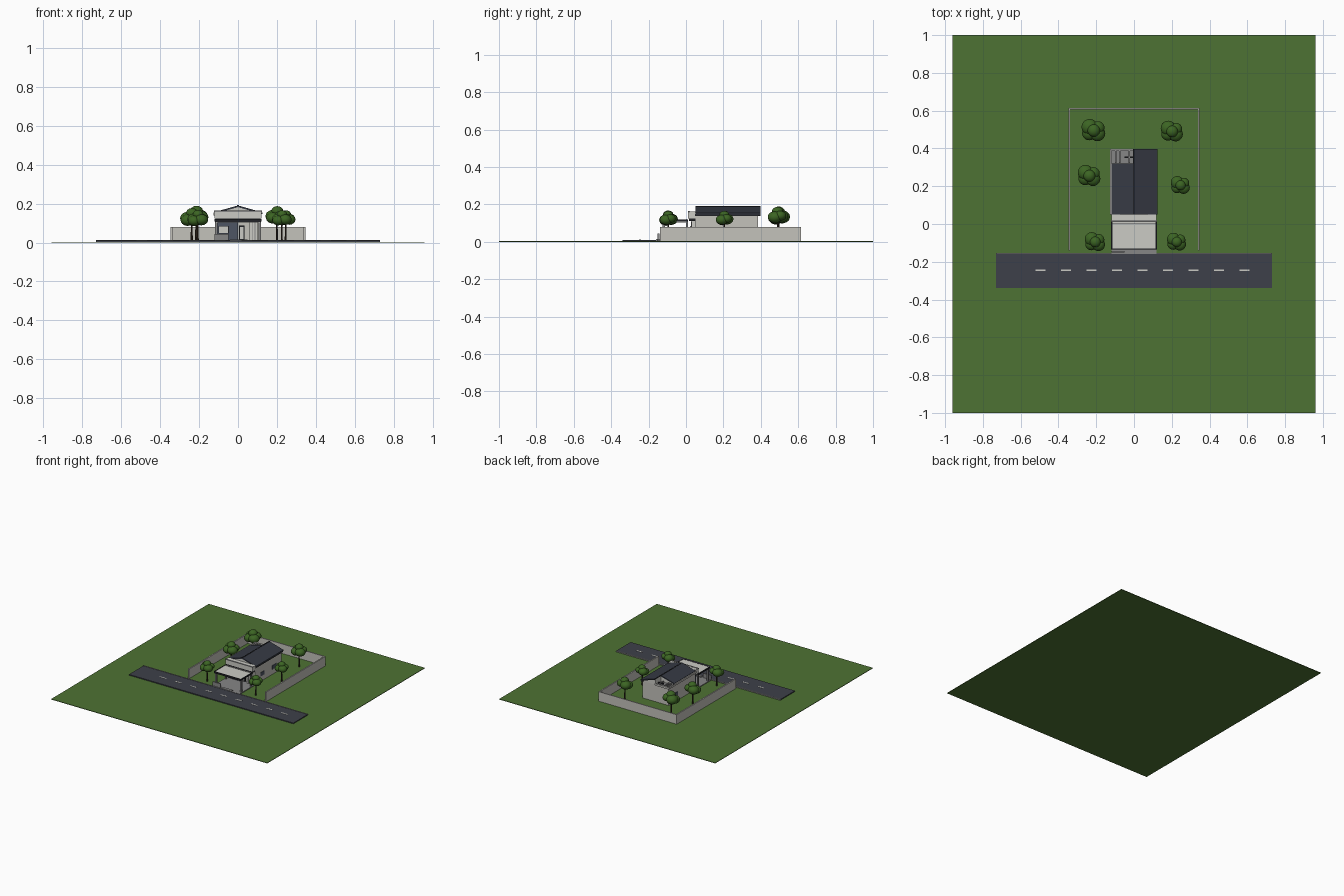
import bpy
import bmesh
from mathutils import Matrix, Vector

cube = bpy.data.objects.get("Cube")
if cube:
    bpy.data.objects.remove(cube, do_unlink=True)


def material(name, r, g, b):
    m = bpy.data.materials.new(name)
    m.use_nodes = True
    m.diffuse_color = (r, g, b, 1)
    m.node_tree.nodes["Principled BSDF"].inputs["Base Color"].default_value = (r, g, b, 1)
    return m


GRASS = material("grass green", .076, .171, .033)
ROAD = material("asphalt", .048, .051, .067)
ROOF = material("roof slate", .037, .042, .058)
WHITE = material("off white", .60, .60, .56)
WALL = material("warm grey wall", .55, .54, .50)
GREY = material("concrete grey", .24, .24, .24)
SLATE = material("blue grey cladding", .075, .09, .125)
DARK = material("dark trim", .015, .016, .02)
LEAF = material("foliage", .045, .13, .017)
BARK = material("bark", .035, .022, .014)


def finish(name, bm, mat):
    mesh = bpy.data.meshes.new(name)
    bmesh.ops.recalc_face_normals(bm, faces=bm.faces[:])
    bm.to_mesh(mesh)
    bm.free()
    mesh.materials.append(mat)
    ob = bpy.data.objects.new(name, mesh)
    bpy.context.collection.objects.link(ob)
    return ob


def box(name, x, y, z, mat):
    """Box from (low, high) ranges on each axis."""
    spans = (x, y, z)
    mid = Vector([(a + b) / 2 for a, b in spans])
    size = [b - a for a, b in spans]
    bm = bmesh.new()
    bmesh.ops.create_cube(bm, size=1, matrix=Matrix.Translation(mid) @ Matrix.Diagonal((*size, 1)))
    return finish(name, bm, mat)


def prism(name, profile, y, mat):
    """Extrude an x-z outline along y."""
    bm = bmesh.new()
    face = bm.faces.new([bm.verts.new((px, y[0], pz)) for px, pz in profile])
    ext = bmesh.ops.extrude_face_region(bm, geom=[face])
    verts = [v for v in ext["geom"] if isinstance(v, bmesh.types.BMVert)]
    bmesh.ops.translate(bm, vec=(0, y[1] - y[0], 0), verts=verts)
    return finish(name, bm, mat)


# Ground, road and kerb
G = .004
box("lawn", (-.96, .96), (-1, 1), (0, G), GRASS)
box("road", (-.73, .73), (-.34, -.16), (G, .011), ROAD)
box("kerb", (-.73, .73), (-.16, -.153), (G, .013), GREY)
for i in range(9):
    cx = -.495 + i * .135
    box("lane_dash", (cx - .027, cx + .027), (-.25, -.24), (.011, .0125), WHITE)

# Garden walls on three sides
for s, side in ((-1, "right"), (1, "left")):
    xs = sorted((s * .338, s * .348))
    box(side + "_garden_wall", xs, (-.14, .615), (G, .08), WALL)
box("back_garden_wall", (-.338, .338), (.607, .615), (G, .08), WALL)

# House body with gable
box("house_body", (-.115, .115), (.05, .385), (G, .14), WALL)
prism("front_gable", [(-.108, .14), (.108, .14), (.108, .152), (0, .184), (-.108, .152)],
      (.055, .315), WHITE)
prism("back_gable", [(0, .14), (.108, .14), (.108, .152), (0, .184)], (.315, .385), WHITE)

# Roof slopes, the right one stopping short at the open terrace
prism("left_roof_slope", [(0, .182), (.125, .147), (.125, .155), (0, .191)], (.05, .398), ROOF)
prism("right_roof_slope", [(0, .182), (-.12, .149), (-.12, .157), (0, .191)], (.05, .32), ROOF)
for s, side, end in ((-1, "right", .32), (1, "left", .398)):
    box(side + "_eave", sorted((s * .11, s * .122)), (.048, end), (.138, .149), DARK)
box("right_roof_trim", (-.127, -.12), (.05, .398), (.14, .154), WALL)
box("ridge_cap", (-.004, .004), (.05, .398), (.188, .192), DARK)

# Terrace with open beams at the rear corner
box("terrace_slab", (-.12, 0), (.32, .395), (.138, .143), GREY)
box("terrace_end_beam", (-.127, 0), (.388, .398), (.143, .154), WHITE)
for x in (-.1, -.08, -.03):
    box("terrace_beam", (x, x + .008), (.322, .388), (.143, .154), GREY)
box("terrace_cross_beam", (-.05, -.004), (.35, .358), (.143, .152), DARK)

# Front parapet
box("front_parapet", (-.12, .12), (.012, .05), (.125, .162), WHITE)
box("parapet_cap", (-.123, .123), (.01, .022), (.158, .164), GREY)
box("parapet_shadow_band", (-.115, .115), (.015, .05), (.112, .125), DARK)

# Carport canopy on posts
box("canopy_slab", (-.115, .115), (-.13, .012), (.104, .118), WHITE)
for s, side in ((-1, "right"), (1, "left")):
    box(side + "_canopy_trim", sorted((s * .115, s * .121)), (-.134, .012), (.108, .12), DARK)
    box(side + "_front_post", sorted((s * .105, s * .117)), (-.125, -.113), (G, .104), GREY)
    box(side + "_rear_post", sorted((s * .105, s * .117)), (.0, .012), (G, .112), GREY)
box("front_canopy_trim", (-.115, .115), (-.134, -.13), (.106, .12), DARK)
box("canopy_joint", (-.115, .115), (.0, .004), (.118, .121), GREY)
box("carport_floor", (-.12, .12), (-.153, .05), (G, .010), GREY)
box("front_low_wall", (-.12, -.05), (-.152, -.143), (G, .045), GREY)
box("front_step", (-.04, .05), (-.158, -.135), (.01, .016), GREY)

# Entrance facade
box("slate_facade", (-.11, .0), (.03, .05), (.01, .112), SLATE)
box("window_frame", (-.101, -.047), (.024, .03), (.046, .086), DARK)
box("window_pane", (-.097, -.051), (.022, .024), (.05, .082), WHITE)
box("front_door", (.004, .034), (.042, .05), (.01, .088), DARK)
box("door_panel", (.01, .028), (.039, .042), (.018, .08), WHITE)
box("white_pier", (.06, .1), (.03, .05), (.01, .112), WHITE)
for x in (.072, .086):
    box("pier_groove", (x, x + .003), (.028, .03), (.012, .11), GREY)

# Side windows above the garden
for s, side in ((-1, "right"), (1, "left")):
    for y in (.12, .27):
        box(side + "_window", sorted((s * .115, s * .118)), (y, y + .05), (.045, .075), SLATE)


# Trees: tapered trunk and overlapping rounded leaf clumps
CLUMPS = [(-.02, .018, .122, .043), (.022, -.016, .118, .041), (-.022, -.014, .112, .038),
          (.024, .014, .126, .035), (.002, 0, .15, .033)]


def tree(x, y, s, top):
    bm = bmesh.new()
    h = .1 - G
    bmesh.ops.create_cone(bm, segments=10, cap_ends=True, radius1=.007 * s, radius2=.004 * s,
                          depth=h, matrix=Matrix.Translation((x, y, G + h / 2)))
    finish("tree_trunk", bm, BARK)
    bm = bmesh.new()
    for cx, cy, cz, r in CLUMPS:
        z = top + (cz - .18) * s
        m = Matrix.Translation((x + cx * s, y + cy * s, z)) @ Matrix.Diagonal((1, 1, .82, 1))
        bmesh.ops.create_icosphere(bm, subdivisions=3, radius=r * s, matrix=m)
    for f in bm.faces:
        f.smooth = True
    finish("tree_crown", bm, LEAF)


for spot in [(-.215, .495, 1, .192), (.2, .49, .93, .19), (-.238, .255, .95, .18),
             (.245, .205, .8, .168), (-.207, -.095, .85, .17), (.225, -.095, .8, .168)]:
    tree(*spot)
